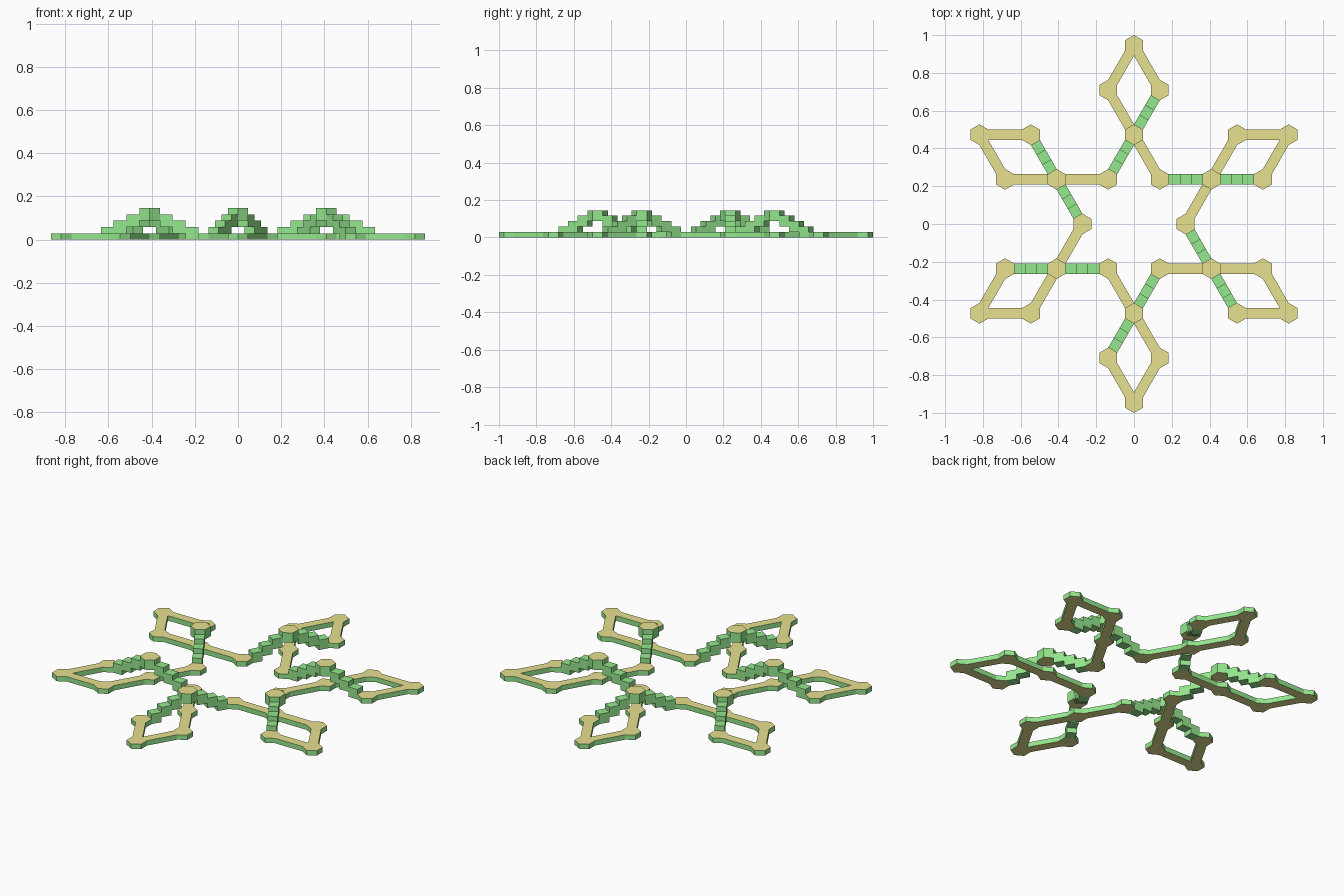
import bpy, bmesh, math
from mathutils import Vector

if "Cube" in bpy.data.objects:
    bpy.data.objects.remove(bpy.data.objects["Cube"])

S = 1 / (2 * math.sqrt(3) + 0.2)   # lattice spacing
R = S / 5                          # hexagon radius = strand width
A = R * math.sqrt(3) / 2           # hexagon apothem
T = 0.0291                         # layer thickness


def material(name, rgb):
    m = bpy.data.materials.new(name)
    m.diffuse_color = (*rgb, 1)
    m.use_nodes = True
    m.node_tree.nodes["Principled BSDF"].inputs["Base Color"].default_value = m.diffuse_color
    return m


YELLOW = material("yellow", (0.80, 0.75, 0.28))
GREEN = material("green", (0.30, 0.80, 0.27))


def polar(r, deg):
    a = math.radians(deg)
    return Vector((r * math.cos(a), r * math.sin(a), 0))


def skin(bm, ring0, ring1, skip=(), cap_mat=1):
    """Join two matching rings into a prism, leaving out the skipped sides."""
    a = [bm.verts.new(p) for p in ring0]
    b = [bm.verts.new(p) for p in ring1]
    n = len(a)
    if cap_mat is not None:
        bm.faces.new(a[::-1]).material_index = cap_mat
        bm.faces.new(b).material_index = cap_mat
    for i in range(n):
        if i not in skip:
            j = (i + 1) % n
            bm.faces.new((a[i], a[j], b[j], b[i]))


def upright(bm, pts, z, h, skip=()):
    skin(bm, [p + Vector((0, 0, z)) for p in pts],
         [p + Vector((0, 0, z + h)) for p in pts], skip)


def hexagon(bm, c, z, h, towards=()):
    """Hexagon node; sides facing joined neighbours stay open."""
    skip = [round(math.degrees(math.atan2((q - c).y, (q - c).x)) / 60) % 6 for q in towards]
    upright(bm, [c + polar(R, 60 * i - 30) for i in range(6)], z, h, skip)


def bar(bm, p, q):
    u = (q - p).normalized()
    v = Vector((-u.y, u.x, 0)) * R / 2
    a, b = p + u * A, q - u * A
    upright(bm, [a - v, b - v, b + v, a + v], 0, T, (1, 3))


def stair(bm, p, q):
    """Three overlapping steps climbing from node p towards crossing q."""
    u = (q - p).normalized()
    v = Vector((-u.y, u.x, 0)) * R / 2
    L = ((q - p).length - 2 * A) / 3
    prof = [(0, 0), (1, 0), (1, 1), (2, 1), (2, 2), (3, 2), (3, 3), (3, 4),
            (2, 4), (2, 3), (1, 3), (1, 2), (0, 2), (0, 1)]
    pts = [p + u * (A + L * x) + Vector((0, 0, T * z)) for x, z in prof]
    skin(bm, [w + v for w in pts], [w - v for w in pts], (6, 13), cap_mat=0)


def finish(bm, name):
    bmesh.ops.remove_doubles(bm, verts=bm.verts, dist=1e-5)
    bmesh.ops.recalc_face_normals(bm, faces=bm.faces)
    me = bpy.data.meshes.new(name)
    bm.to_mesh(me)
    bm.free()
    me.materials.append(GREEN)
    me.materials.append(YELLOW)
    ob = bpy.data.objects.new(name, me)
    bpy.context.collection.objects.link(ob)


flat, stairs, tops = bmesh.new(), bmesh.new(), bmesh.new()
for k in range(6):
    ang = 90 + 60 * k
    tip, cross = polar(2 * S * math.sqrt(3), ang), polar(S * math.sqrt(3), ang)
    in_r, in_l = polar(S, ang - 30), polar(S, ang + 30)
    out_r, out_l = cross + polar(S, ang - 30), cross + polar(S, ang + 30)
    next_cross = polar(S * math.sqrt(3), ang + 60)

    # flat strand: under-pass and petal loop
    for p, q in ((in_r, cross), (cross, out_l), (out_l, tip), (tip, out_r)):
        bar(flat, p, q)
    hexagon(flat, cross, 0, T, (in_r, out_l))
    hexagon(flat, tip, 0, T, (out_l, out_r))
    hexagon(flat, out_l, 0, T, (cross, tip))
    hexagon(flat, out_r, 0, T, (cross, tip))
    hexagon(flat, in_l, 0, T, (cross, next_cross))

    # over-pass: stairs on both sides and a raised hexagon
    stair(stairs, out_r, cross)
    stair(stairs, in_l, cross)
    hexagon(tops, cross, 3 * T, 2 * T)

finish(flat, "flat_strand")
finish(stairs, "bridge_stairs")
finish(tops, "bridge_tops")
